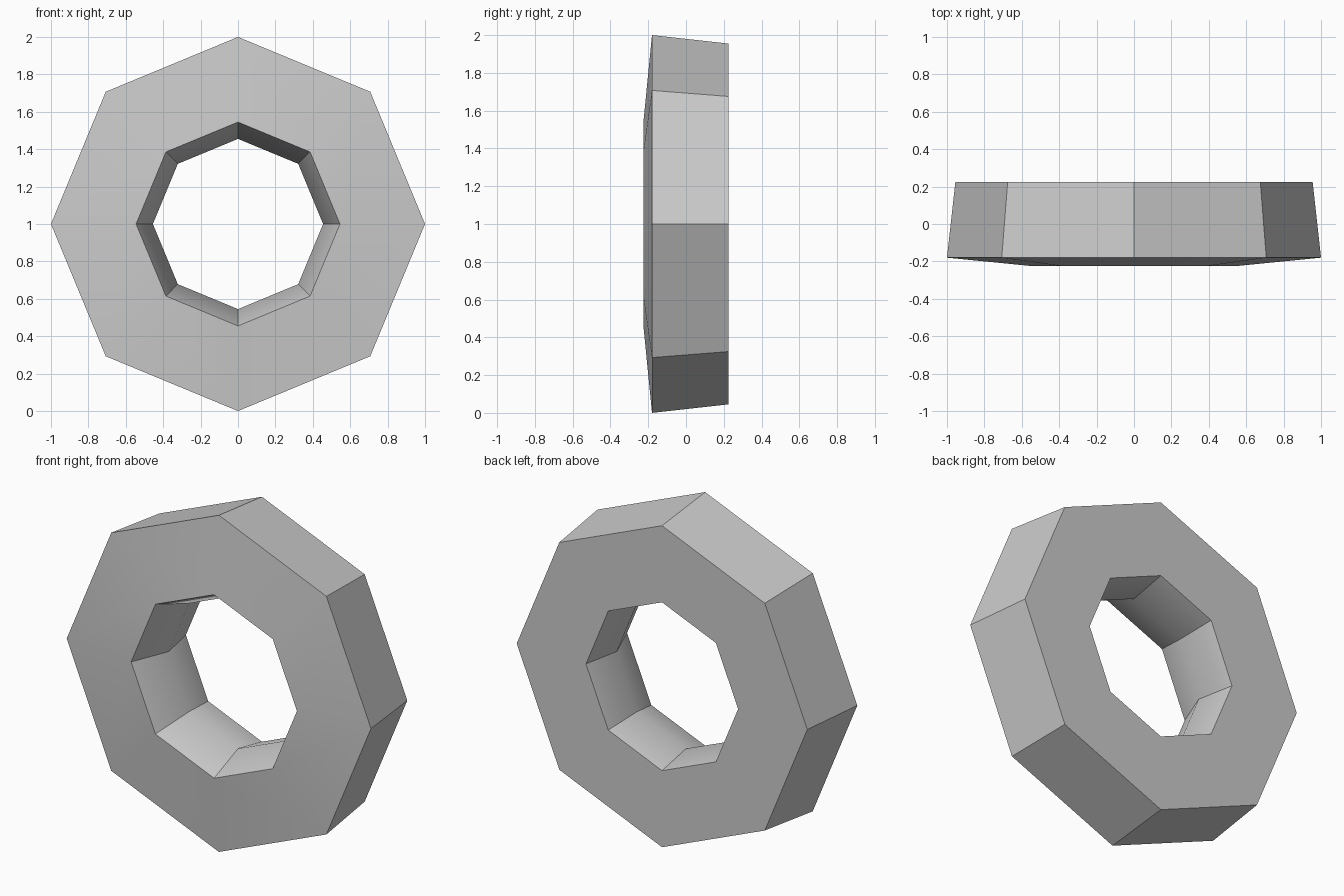
import bpy, bmesh
from math import sin, cos, pi, radians

if "Cube" in bpy.data.objects:
    bpy.data.objects.remove(bpy.data.objects["Cube"], do_unlink=True)

SIDES = 8
# Cross-section as (radius, y): outer wall, flat back, waisted bore, coned front
PROFILE = [(1.0, -0.18), (0.955, 0.225), (0.5, 0.225), (0.455, 0.0), (0.545, -0.225)]

# Plain grey material
grey = bpy.data.materials.new("plain_grey")
grey.use_nodes = True
colour = (0.6, 0.6, 0.6, 1)
grey.diffuse_color = colour
grey.node_tree.nodes["Principled BSDF"].inputs["Base Color"].default_value = colour

# Octagonal ring: sweep the cross-section around the y axis
bm = bmesh.new()
rings = []
for i in range(SIDES):
    a = 2 * pi * i / SIDES
    rings.append([bm.verts.new((r * cos(a), y, 1 + r * sin(a))) for r, y in PROFILE])
for i, ring in enumerate(rings):
    following = rings[(i + 1) % SIDES]
    for j in range(len(PROFILE)):
        k = (j + 1) % len(PROFILE)
        bm.faces.new((ring[j], ring[k], following[k], following[j]))
bmesh.ops.recalc_face_normals(bm, faces=bm.faces)

mesh = bpy.data.meshes.new("octagonal_ring")
bm.to_mesh(mesh)
bm.free()
mesh.materials.append(grey)
obj = bpy.data.objects.new("octagonal_ring", mesh)
bpy.context.collection.objects.link(obj)

# Soften the bore waist and front cone, keep the octagon corners crisp
bpy.ops.object.select_all(action='DESELECT')
obj.select_set(True)
bpy.context.view_layer.objects.active = obj
bpy.ops.object.shade_smooth_by_angle(angle=radians(36))
